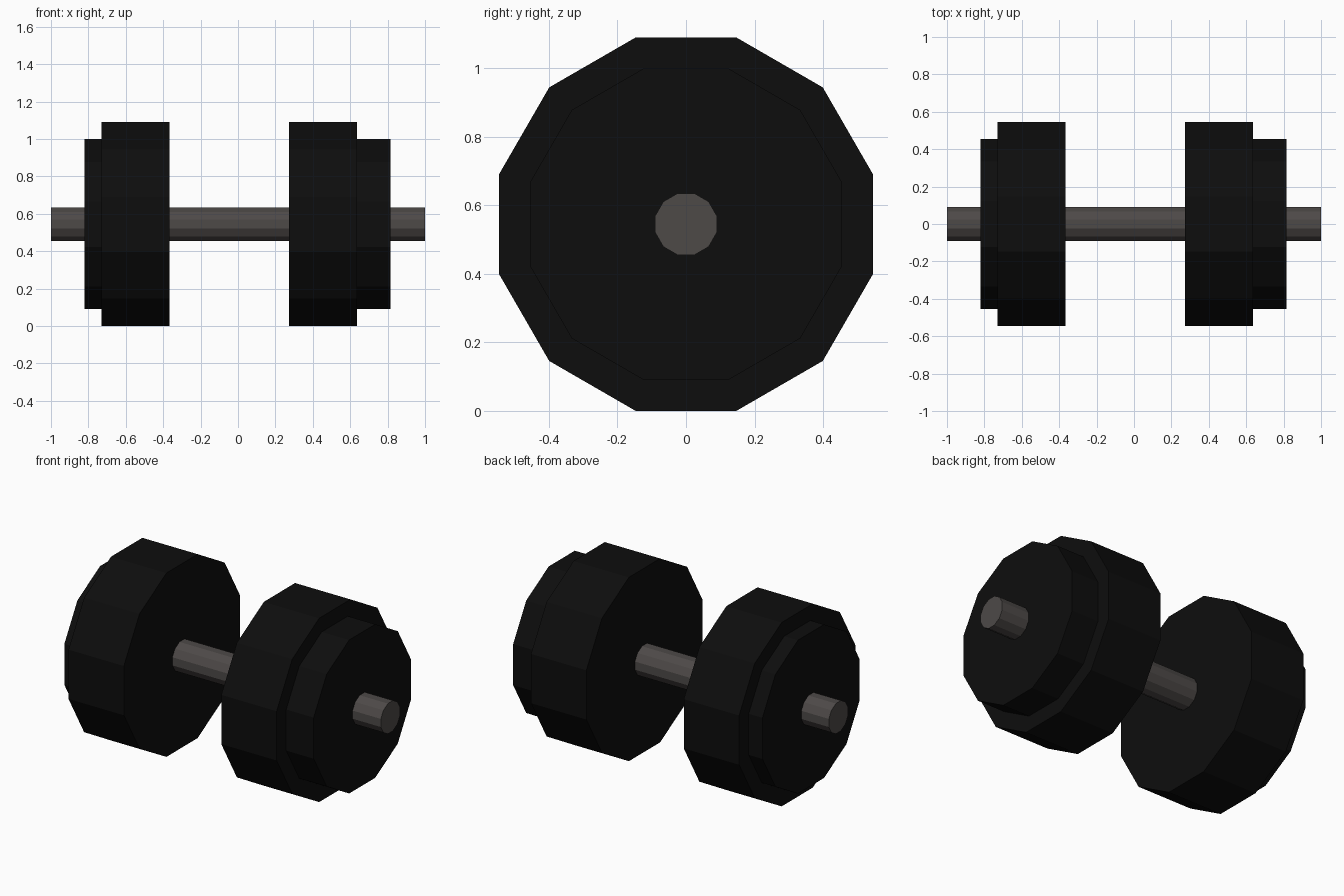
import bpy, bmesh, math
from mathutils import Matrix

if "Cube" in bpy.data.objects:
    bpy.data.objects.remove(bpy.data.objects["Cube"])

CENTRE_Z = 0.545
SIDES = 12


def material(name, rgb):
    m = bpy.data.materials.new(name)
    m.diffuse_color = (*rgb, 1.0)
    m.use_nodes = True
    m.node_tree.nodes["Principled BSDF"].inputs["Base Color"].default_value = m.diffuse_color
    return m


black = material("black_iron", (0.004, 0.004, 0.004))
steel = material("grey_steel", (0.075, 0.067, 0.064))


def disc(name, x0, x1, apothem, mat):
    """Twelve-sided prism along x, with a flat side facing up."""
    r = apothem / math.cos(math.pi / SIDES)
    bm = bmesh.new()
    bmesh.ops.create_cone(bm, cap_ends=True, segments=SIDES,
                          radius1=r, radius2=r, depth=x1 - x0)
    turn = Matrix.Rotation(math.pi / 2, 4, 'Y') @ Matrix.Rotation(math.pi / SIDES, 4, 'Z')
    bm.transform(Matrix.Translation(((x0 + x1) / 2, 0, CENTRE_Z)) @ turn)
    me = bpy.data.meshes.new(name)
    bm.to_mesh(me)
    bm.free()
    me.materials.append(mat)
    ob = bpy.data.objects.new(name, me)
    bpy.context.collection.objects.link(ob)


# Handle bar
disc("bar", -1.0, 1.0, 0.09, steel)

# Large inner weights and smaller outer weights
disc("large_weight_left", -0.73, -0.367, 0.545, black)
disc("small_weight_left", -0.82, -0.64, 0.455, black)
disc("large_weight_right", 0.272, 0.635, 0.545, black)
disc("small_weight_right", 0.633, 0.815, 0.455, black)
